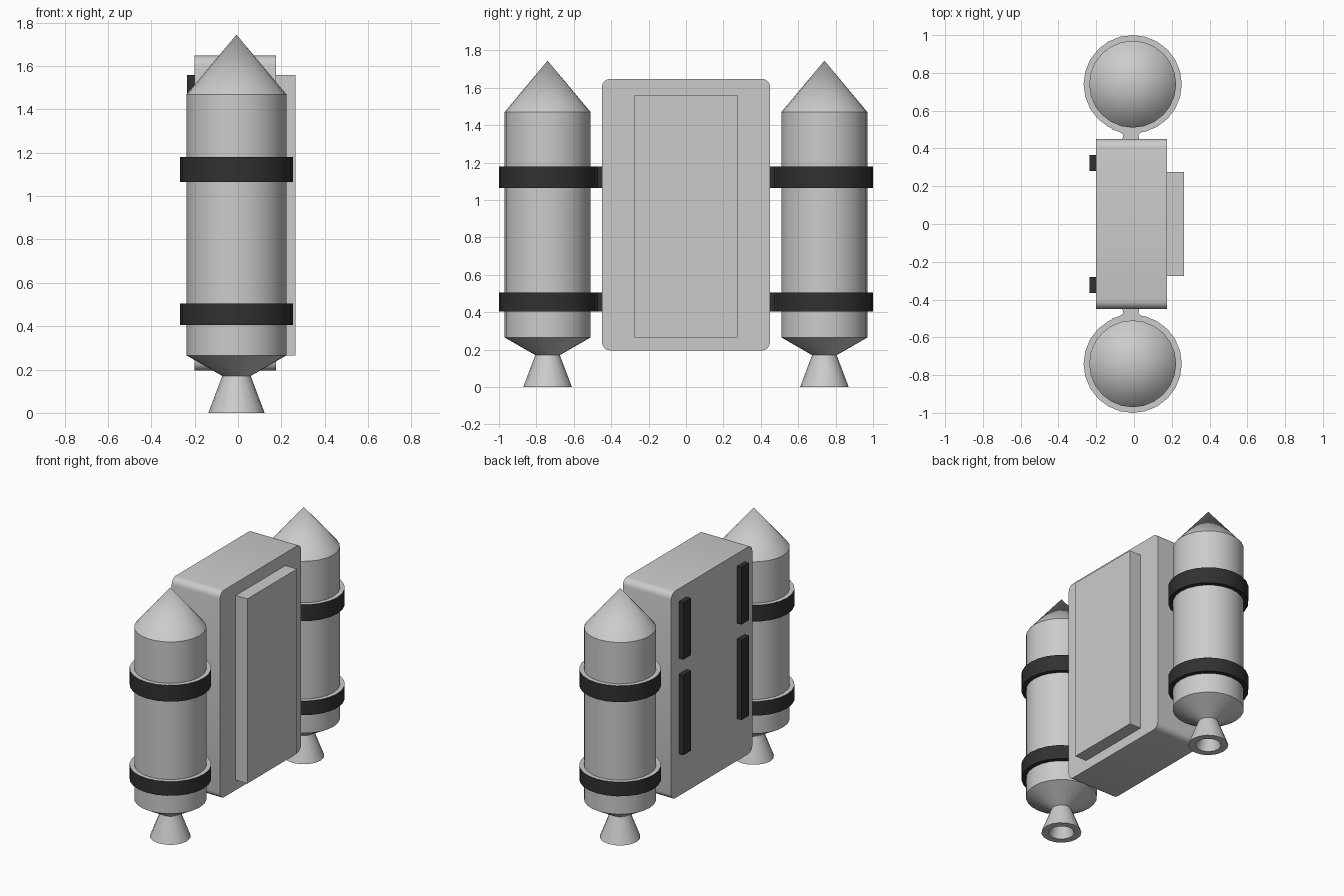
import bpy, bmesh, math

if "Cube" in bpy.data.objects:
    bpy.data.objects.remove(bpy.data.objects["Cube"])

CX, CY = -0.007, 0.74          # tank axis
dark = bpy.data.materials.new("dark_rubber")
dark.diffuse_color = (0.03, 0.03, 0.03, 1)
dark.use_nodes = True
dark.node_tree.nodes["Principled BSDF"].inputs["Base Color"].default_value = dark.diffuse_color
grey = bpy.data.materials.new("light_grey")
grey.diffuse_color = (0.8, 0.8, 0.8, 1)
grey.use_nodes = True
grey.node_tree.nodes["Principled BSDF"].inputs["Base Color"].default_value = grey.diffuse_color


def finish(name, bm, smooth=False):
    bmesh.ops.recalc_face_normals(bm, faces=bm.faces)
    me = bpy.data.meshes.new(name)
    bm.to_mesh(me)
    bm.free()
    ob = bpy.data.objects.new(name, me)
    bpy.context.collection.objects.link(ob)
    if smooth:
        me.shade_smooth()
        me.set_sharp_from_angle(angle=math.radians(28))
    return ob


def box(name, x, y, z):
    bm = bmesh.new()
    bmesh.ops.create_cube(bm, size=1)
    for v in bm.verts:
        v.co = [(r[0] + r[1]) / 2 + c * (r[1] - r[0]) for c, r in zip(v.co, (x, y, z))]
    return finish(name, bm)


def lathe(name, profile, cy, n=24, closed=False):
    """Revolve (radius, z) points about the vertical tank axis."""
    bm = bmesh.new()
    vs = [bm.verts.new((CX + r, cy, z)) for r, z in profile]
    pairs = list(zip(vs, vs[1:] + vs[:1])) if closed else list(zip(vs, vs[1:]))
    edges = [bm.edges.new(p) for p in pairs]
    bmesh.ops.spin(bm, geom=vs + edges, cent=(CX, cy, 0), axis=(0, 0, 1),
                   angle=math.tau, steps=n, use_merge=True)
    bmesh.ops.remove_doubles(bm, verts=bm.verts, dist=1e-4)
    return finish(name, bm, True)


def darken(ob):
    # dark wrap, with the upward faces left grey
    ob.data.materials.append(dark)
    ob.data.materials.append(grey)
    for p in ob.data.polygons:
        p.material_index = 1 if p.normal.z > 0.5 else 0


# main pack, rounded along its long outline only
bm = bmesh.new()
bmesh.ops.create_cube(bm, size=1)
for v in bm.verts:
    v.co = (-0.0125 + v.co.x * 0.375, v.co.y * 0.90, 0.9215 + v.co.z * 1.453)
rim = [e for e in bm.edges if abs(e.verts[0].co.x - e.verts[1].co.x) > 0.1]
bmesh.ops.bevel(bm, geom=rim, offset=0.045, segments=4, profile=0.5, affect='EDGES')
finish("pack_body", bm, True)

# raised panel
box("raised_panel", (0.17, 0.265), (-0.275, 0.275), (0.265, 1.56))

for side, s in (("left", -1), ("right", 1)):
    cy = s * CY
    # shoulder strap pads
    for part, z in (("upper", (1.16, 1.56)), ("lower", (0.49, 1.05))):
        pad = box(f"{part}_strap_{side}", (-0.235, -0.195), sorted((s * 0.28, s * 0.365)), z)
        pad.data.materials.append(dark)

    # tank with nose cone and tapered base
    lathe(f"tank_{side}", [(0, 1.745), (0.23, 1.47), (0.23, 0.265), (0.065, 0.17), (0, 0.17)], cy)
    # hollow nozzle
    lathe(f"nozzle_{side}", [(0, 0.172), (0.065, 0.172), (0.13, 0), (0.083, 0),
                             (0.045, 0.12), (0, 0.12)], cy, 16)

    for level, z0, z1 in (("lower", 0.405, 0.505), ("upper", 1.065, 1.18)):
        # clamp band
        darken(lathe(f"{level}_band_{side}", [(0.228, z0), (0.26, z0), (0.26, z1), (0.228, z1)],
                     cy, 24, True))
        # flared bracket joining band to pack
        half = [(0.046, 0.44), (0.04, 0.472), (0.055, 0.485), (0.10, 0.502)]
        outline = half + [(-x, y) for x, y in reversed(half)]
        bm = bmesh.new()
        face = bm.faces.new([bm.verts.new((CX - 0.01 + x, s * y, z0)) for x, y in outline])
        ext = bmesh.ops.extrude_face_region(bm, geom=[face])["geom"]
        bmesh.ops.translate(bm, vec=(0, 0, z1 - z0),
                            verts=[g for g in ext if isinstance(g, bmesh.types.BMVert)])
        if not any(len(f.verts) == 8 and f.calc_center_median().z < z0 + 0.01 for f in bm.faces):
            bm.faces.new([v for v in bm.verts if v.co.z < z0 + 0.01])
        darken(finish(f"{level}_bracket_{side}", bm))
